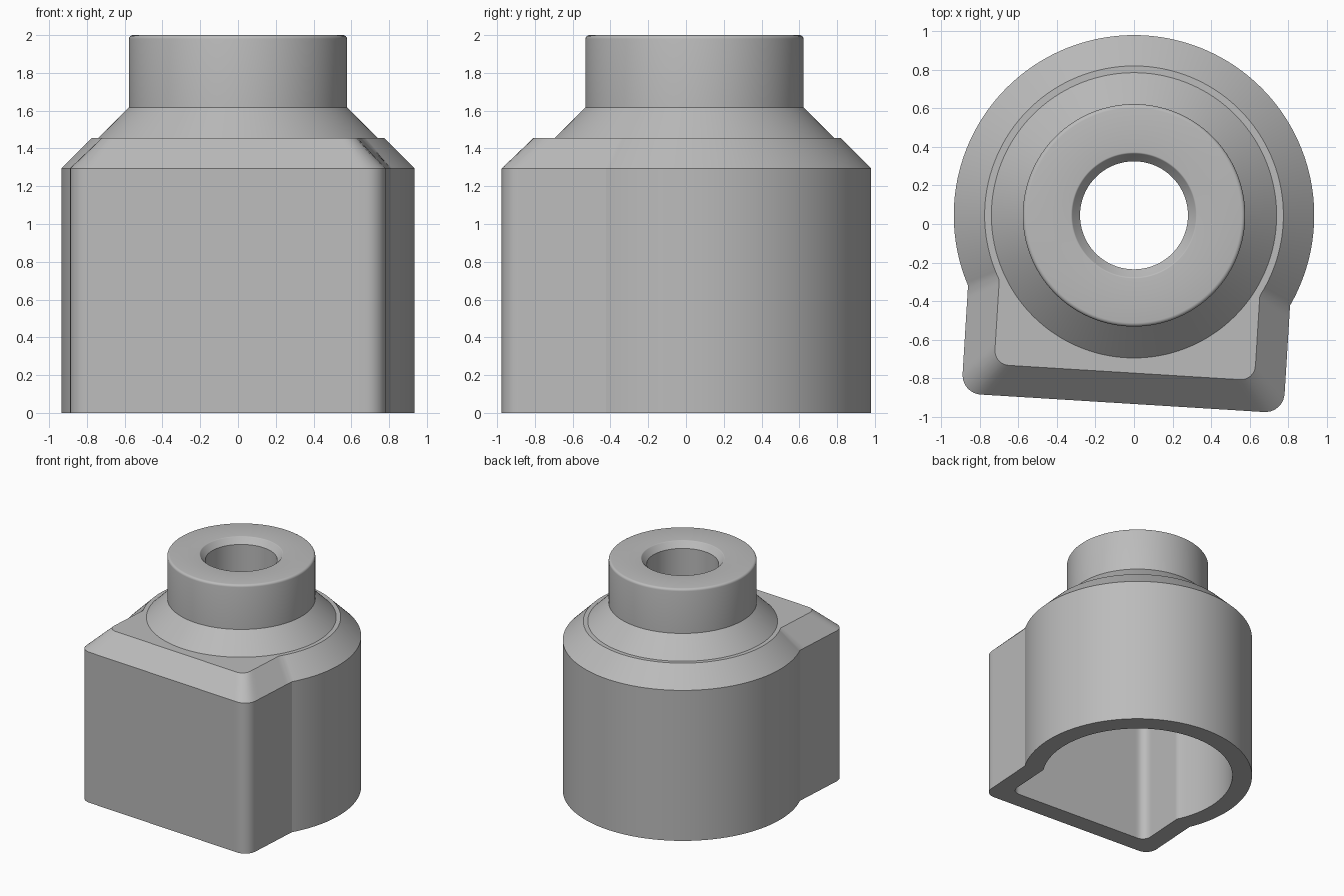
import bpy, bmesh, math
from mathutils import Vector

if "Cube" in bpy.data.objects:
    bpy.data.objects.remove(bpy.data.objects["Cube"])

SEG = 360
CENTRE = Vector((0.0, 0.045))
TILT = math.radians(3.53)           # the square front is turned slightly
RADIUS, HALF_WIDTH, DEPTH = 0.935, 0.837, 0.977


def in_square(x, y, inset, corner):
    """Inside test for the rounded square front, in axis-centred coordinates."""
    u = x * math.cos(TILT) - y * math.sin(TILT)
    v = x * math.sin(TILT) + y * math.cos(TILT)
    if v > 0:
        return False
    qx = max(abs(u) - (HALF_WIDTH - inset - corner), 0)
    qy = max(-v - (DEPTH - inset - corner), 0)
    return math.hypot(qx, qy) <= corner


def body_radius(angle, inset, corner):
    """Distance from the axis to the outline: circle joined with the square."""
    lo, hi = 0.3, 1.6
    c, s = math.cos(angle), math.sin(angle)
    if s > 0.2:
        return RADIUS - inset
    for _ in range(30):
        mid = (lo + hi) / 2
        if in_square(mid * c, mid * s, inset, corner):
            lo = mid
        else:
            hi = mid
    return max(RADIUS - inset, lo)


def outline(inset, corner):
    return [body_radius(2 * math.pi * i / SEG, inset, corner) for i in range(SEG)]


def circle(r):
    return [r] * SEG


def arc(cx, cz, r, start, end, n=4):
    """Round rings for a filleted rim."""
    out = []
    for i in range(n + 1):
        t = math.radians(start + (end - start) * i / n)
        out.append((circle(cx + r * math.cos(t)), cz + r * math.sin(t)))
    return out


outer = outline(0, 0.10)
inner = outline(0.16, 0.075)

# Outer skin: straight wall, bevelled shoulder, cone, neck
rings = [(outer, 0), (outer, 1.295), (inner, 1.455),
         (circle(0.74), 1.455), (circle(0.577), 1.618)]
rings += arc(0.557, 1.98, 0.02, 0, 90)
# Mouth of the bore with a softened rim, then the bore itself
rings += arc(0.328, 1.99, 0.01, 90, 150)
rings += [(circle(0.28), 1.95), (circle(0.28), 1.70)]
# Hollow underside following the outer shape
rings += [(circle(0.68), 1.30), (outline(0.23, 0.06), 1.30),
          (inner, 1.23), (inner, 0)]

bm = bmesh.new()
loops = []
for radii, z in rings:
    loop = []
    for i, r in enumerate(radii):
        a = 2 * math.pi * i / SEG
        loop.append(bm.verts.new((CENTRE.x + r * math.cos(a),
                                  CENTRE.y + r * math.sin(a), z)))
    loops.append(loop)
for k, low in enumerate(loops):
    high = loops[(k + 1) % len(loops)]
    for i in range(SEG):
        j = (i + 1) % SEG
        bm.faces.new((low[i], low[j], high[j], high[i]))
bmesh.ops.recalc_face_normals(bm, faces=bm.faces)

mesh = bpy.data.meshes.new("adapter_shell")
bm.to_mesh(mesh)
bm.free()
shell = bpy.data.objects.new("adapter_shell", mesh)
bpy.context.collection.objects.link(shell)

# Plain grey finish
grey = bpy.data.materials.new("grey")
grey.diffuse_color = (0.5, 0.5, 0.5, 1)
grey.use_nodes = True
grey.node_tree.nodes["Principled BSDF"].inputs["Base Color"].default_value = grey.diffuse_color
mesh.materials.append(grey)

bpy.context.view_layer.objects.active = shell
shell.select_set(True)
bpy.ops.object.shade_smooth_by_angle(angle=math.radians(25))
